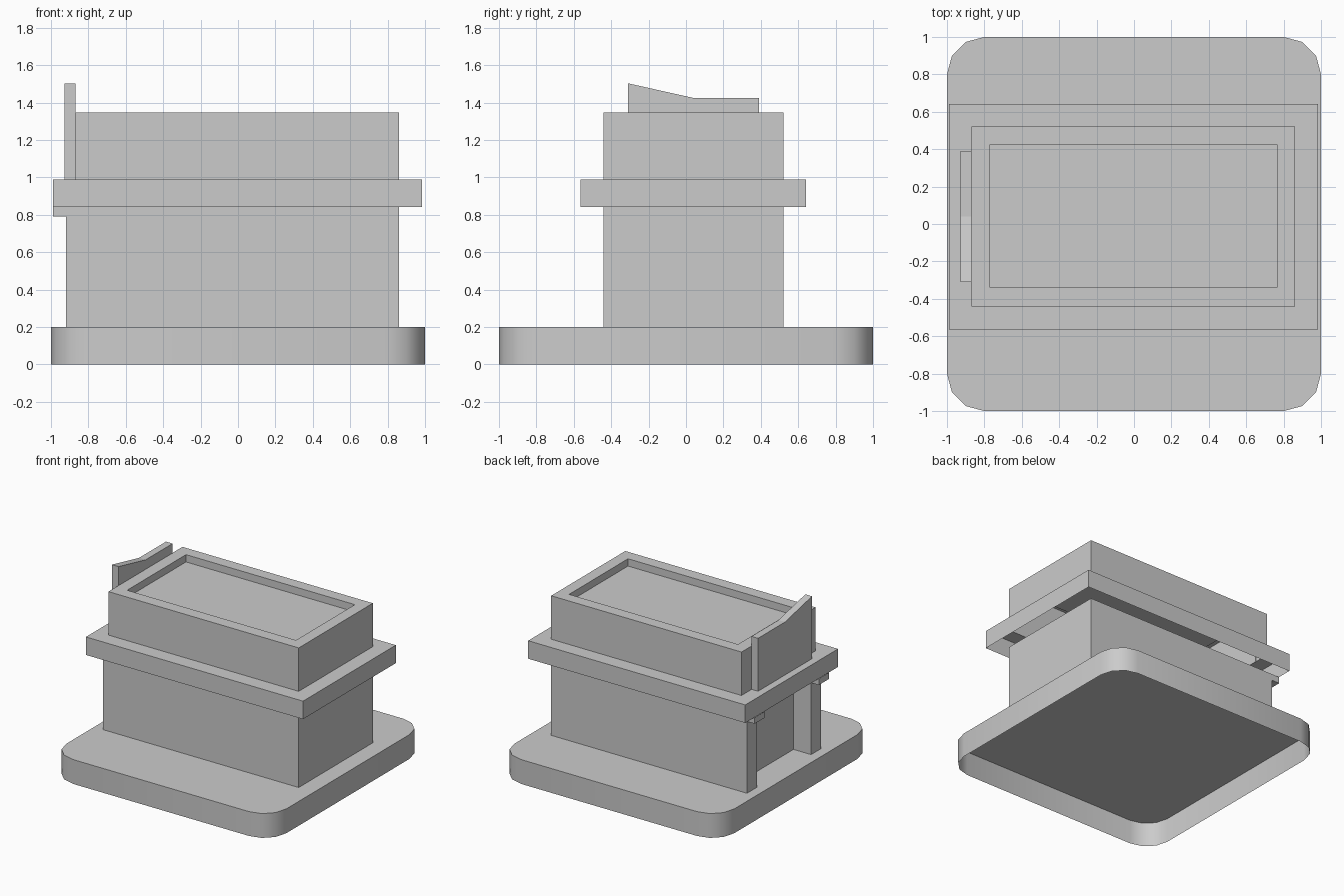
import bpy, bmesh
from math import sin, cos, pi

if "Cube" in bpy.data.objects:
    bpy.data.objects.remove(bpy.data.objects["Cube"])


def finish(name, bm):
    bmesh.ops.remove_doubles(bm, verts=bm.verts, dist=1e-5)
    mesh = bpy.data.meshes.new(name)
    bm.to_mesh(mesh)
    bm.free()
    ob = bpy.data.objects.new(name, mesh)
    bpy.context.collection.objects.link(ob)
    return ob


def loop(bm, outline, z):
    return [bm.verts.new((x, y, z)) for x, y in outline]


def bridge(bm, low, high):
    n = len(low)
    for i in range(n):
        j = (i + 1) % n
        bm.faces.new((low[i], low[j], high[j], high[i]))


def prism(name, outline, z0, z1, top=True, bottom=False):
    """Extrude a counter-clockwise outline; caps are optional."""
    bm = bmesh.new()
    low, high = loop(bm, outline, z0), loop(bm, outline, z1)
    bridge(bm, low, high)
    if top:
        bm.faces.new(high)
    if bottom:
        bm.faces.new(low[::-1])
    return finish(name, bm)


def rect(x0, x1, y0, y1):
    return [(x0, y0), (x1, y0), (x1, y1), (x0, y1)]


# Shared plan dimensions
X0, X1, Y0, Y1 = -0.87, 0.86, -0.44, 0.522
DOOR0, DOOR1 = -0.31, 0.39
FRONT, BACK = -0.92, -0.76

# Ground slab: rounded square, open underneath
corners = [(0.8, 0.8, 0), (-0.8, 0.8, 1), (-0.8, -0.8, 2), (0.8, -0.8, 3)]
slab = [(cx + 0.2 * cos((q + i / 3) * pi / 2), cy + 0.2 * sin((q + i / 3) * pi / 2))
        for cx, cy, q in corners for i in range(4)]
base = prism("ground_slab", slab, 0, 0.2)
bpy.context.view_layer.objects.active = base
base.select_set(True)
bpy.ops.object.shade_smooth_by_angle(angle=0.7)

# Lower storey walls with a recessed entrance on the left
prism("lower_walls",
      [(FRONT, Y0), (X1, Y0), (X1, Y1), (FRONT, Y1), (FRONT, DOOR1),
       (BACK, DOOR1), (BACK, DOOR0), (FRONT, DOOR0)], 0.2, 0.842, top=False)

# Blocks on top of the entrance pillars
for side, a, b in (("front", Y0, DOOR0), ("back", DOOR1, Y1)):
    prism("pillar_cap_" + side, rect(-0.99, FRONT, a, b), 0.79, 0.842,
          top=False, bottom=True)

# Overhanging band: outer wall and a top ledge around the upper storey
bm = bmesh.new()
band = rect(-0.988, 0.985, -0.563, 0.642)
low, high = loop(bm, band, 0.842), loop(bm, band, 0.99)
bridge(bm, low, high)
bridge(bm, high, loop(bm, rect(X0, X1, Y0, Y1), 0.99))
finish("overhanging_band", bm)

# Upper storey with parapet and sunken roof
bm = bmesh.new()
roof = rect(-0.77, 0.765, -0.34, 0.425)
loops = [loop(bm, rect(X0, X1, Y0, Y1), 0.99), loop(bm, rect(X0, X1, Y0, Y1), 1.347),
         loop(bm, roof, 1.347), loop(bm, roof, 1.287)]
for a, b in zip(loops, loops[1:]):
    bridge(bm, a, b)
bm.faces.new(loops[-1])
finish("upper_storey", bm)

# Sign board with a sloping top, standing on the band above the entrance
profile = [(DOOR0, 0.99), (DOOR1, 0.99), (DOOR1, 1.425), (0.04, 1.425), (DOOR0, 1.503)]
bm = bmesh.new()
outer = [bm.verts.new((-0.928, y, z)) for y, z in profile]
inner = [bm.verts.new((-0.868, y, z)) for y, z in profile]
bridge(bm, outer, inner)
bm.faces.new(outer)
bm.faces.new(inner[::-1])
bmesh.ops.recalc_face_normals(bm, faces=bm.faces)
finish("sign_board", bm)
